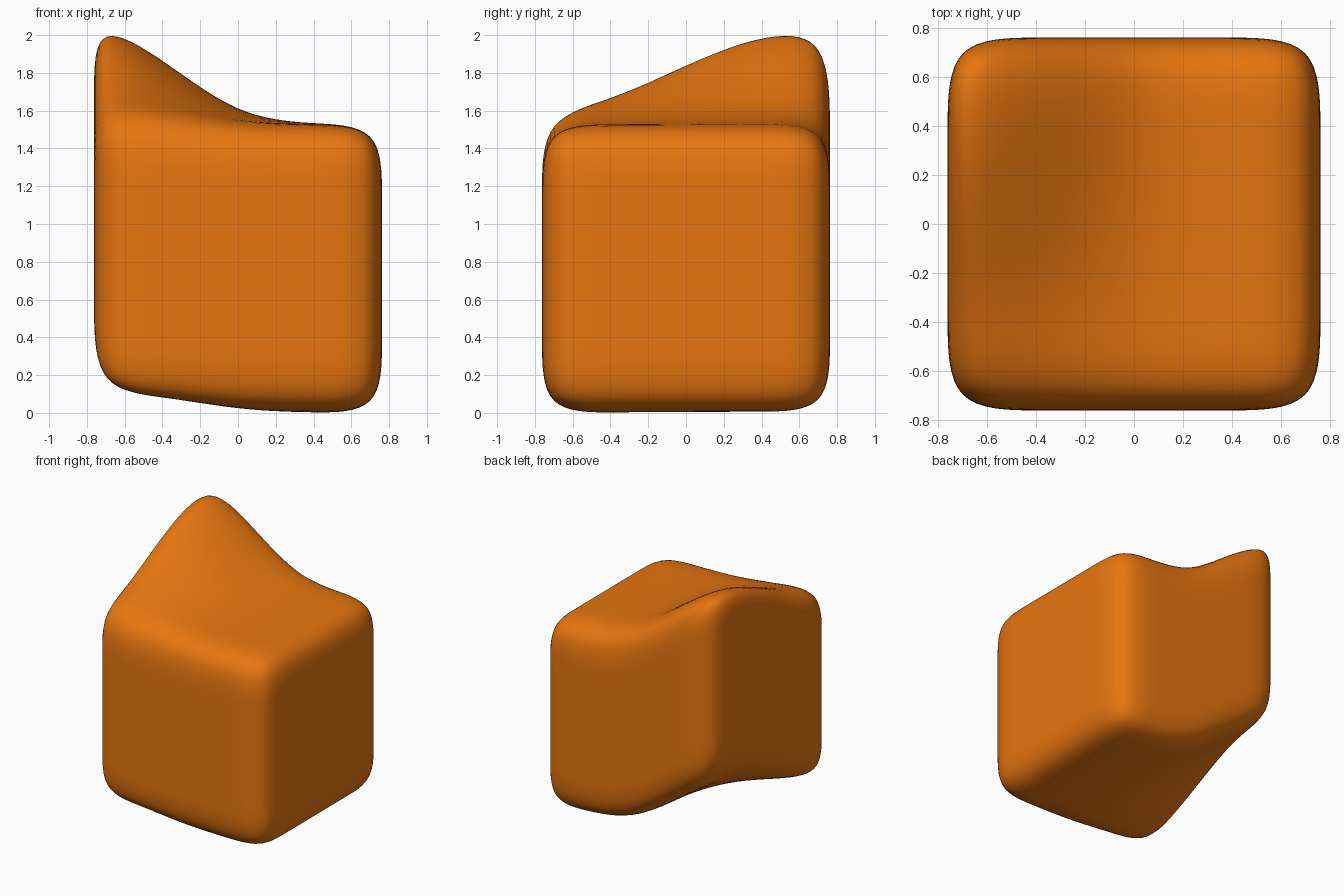
import bpy, bmesh

if "Cube" in bpy.data.objects:
    bpy.data.objects.remove(bpy.data.objects["Cube"])

HALF, HEIGHT, SEGMENTS = 0.762, 1.525, 4

# Upward lift of the cage: profile across x times profile across y
LIFT_X = [0.575, 0.34, 0.048, 0.004, 0.0]
LIFT_Y = [0.10, 0.32, 0.69, 1.0, 1.02]


def index(v):
    return round((v + HALF) / (2 * HALF) * SEGMENTS)


# Evenly gridded cube cage
bm = bmesh.new()
bmesh.ops.create_cube(bm, size=2 * HALF)
bmesh.ops.subdivide_edges(bm, edges=bm.edges[:], cuts=SEGMENTS - 1, use_grid_fill=True)

# Shear the back left corner upwards, keeping the thickness
for v in bm.verts:
    lift = LIFT_X[index(v.co.x)] * LIFT_Y[index(v.co.y)]
    v.co.z = (v.co.z + HALF) * HEIGHT / (2 * HALF) + lift
for f in bm.faces:
    f.smooth = True

mesh = bpy.data.meshes.new("soft_block")
bm.to_mesh(mesh)
bm.free()
block = bpy.data.objects.new("soft_block", mesh)
bpy.context.collection.objects.link(block)

# Rounded surface
sub = block.modifiers.new("rounding", 'SUBSURF')
sub.levels = sub.render_levels = 3

# Orange colour
mat = bpy.data.materials.new("orange")
mat.diffuse_color = (0.8, 0.18, 0.005, 1)
mat.use_nodes = True
mat.node_tree.nodes["Principled BSDF"].inputs["Base Color"].default_value = mat.diffuse_color
mesh.materials.append(mat)
